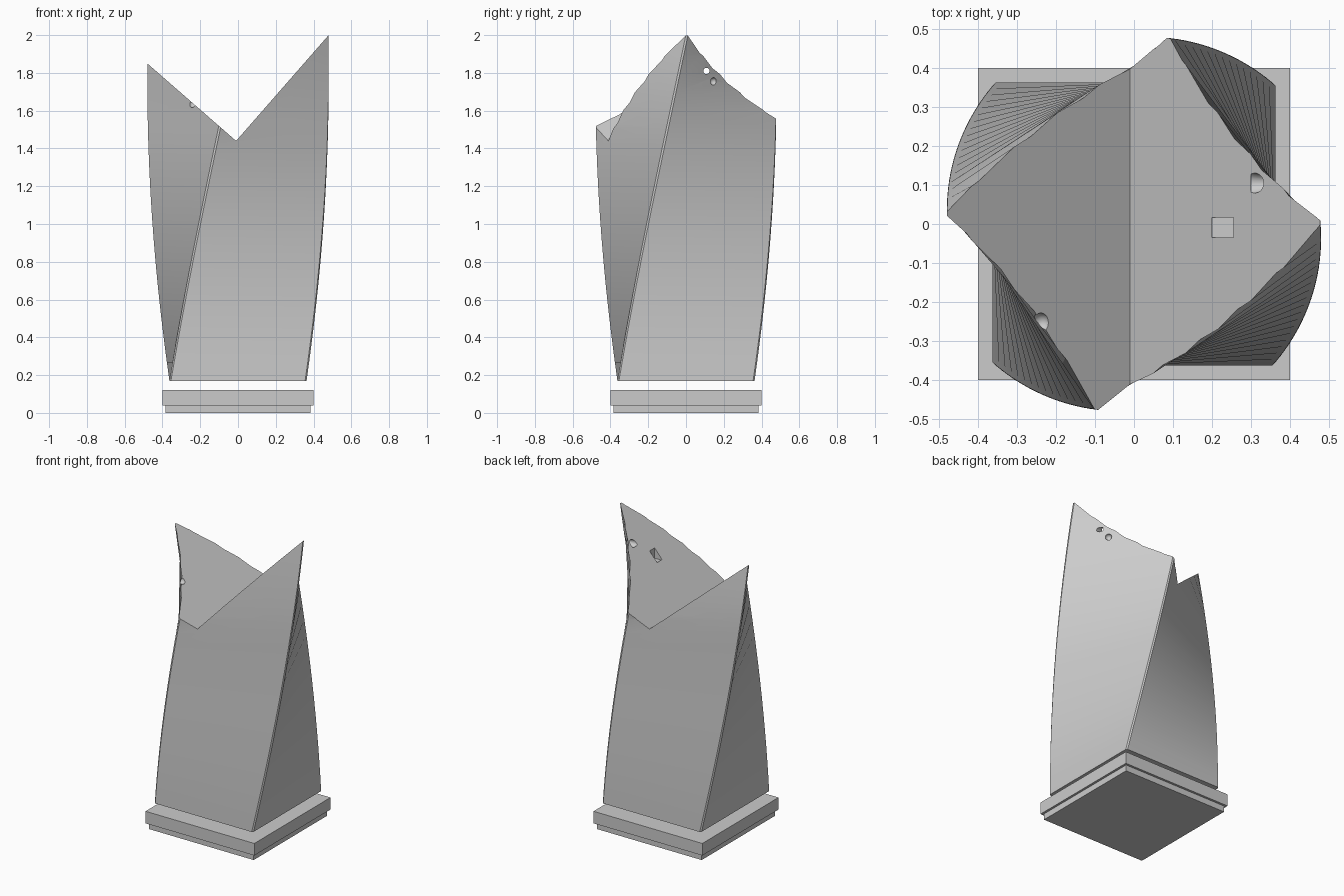
import bpy, bmesh, math
from mathutils import Matrix, Vector

if "Cube" in bpy.data.objects:
    bpy.data.objects.remove(bpy.data.objects["Cube"])

stone = bpy.data.materials.new("light grey stone")
stone.use_nodes = True
GREY = (0.6, 0.6, 0.6, 1)
stone.diffuse_color = GREY
stone.node_tree.nodes["Principled BSDF"].inputs["Base Color"].default_value = GREY


def make_object(name, bm):
    bmesh.ops.recalc_face_normals(bm, faces=bm.faces)
    mesh = bpy.data.meshes.new(name)
    bm.to_mesh(mesh)
    bm.free()
    mesh.materials.append(stone)
    obj = bpy.data.objects.new(name, mesh)
    bpy.context.collection.objects.link(obj)
    return obj


def box(name, size, centre):
    bm = bmesh.new()
    bmesh.ops.create_cube(bm, size=1)
    bmesh.ops.scale(bm, vec=size, verts=bm.verts)
    bmesh.ops.translate(bm, vec=centre, verts=bm.verts)
    return make_object(name, bm)


def ball(name, radius, centre):
    bm = bmesh.new()
    bmesh.ops.create_uvsphere(bm, u_segments=24, v_segments=12, radius=radius,
                              matrix=Matrix.Translation(centre))
    return make_object(name, bm)


def loft(name, rings):
    bm = bmesh.new()
    rings = [[bm.verts.new(p) for p in ring] for ring in rings]
    n = len(rings[0])
    for low, high in zip(rings, rings[1:]):
        for i in range(n):
            j = (i + 1) % n
            bm.faces.new((low[i], low[j], high[j], high[i]))
    bm.faces.new(rings[0][::-1])
    bm.faces.new(rings[-1])
    return make_object(name, bm)


# Stepped plinth
box("plinth_foot", (0.77, 0.77, 0.04), (0, 0, 0.02))
box("plinth_slab", (0.8, 0.8, 0.08), (0, 0, 0.08))

# Twisted square column with narrow corner chamfers
BOTTOM, TOP, LAYERS, CHAMFER = 0.17, 2.08, 20, 0.008


def column_ring(z):
    rise = z - BOTTOM
    half = 0.363 - 0.0115 * rise
    turn = Matrix.Rotation(math.radians(24.9 * rise), 3, "Z")
    points = []
    for k in range(4):
        quarter = Matrix.Rotation(k * math.pi / 2, 3, "Z")
        for x, y in ((half, half - CHAMFER), (half - CHAMFER, half)):
            points.append(turn @ quarter @ Vector((x, y, 0)) + Vector((0, 0, z)))
    return points


column = loft("twisted_column", [column_ring(BOTTOM + (TOP - BOTTOM) * i / LAYERS)
                                 for i in range(LAYERS + 1)])

# V-shaped top cut
valley = [(-0.01, 1.44), (0.99, 2.583), (0.99, 3), (-1.01, 3), (-1.01, 2.312)]
cutters = [loft("valley_cutter", [[(x, y, z) for x, z in valley] for y in (-1, 1)])]

# Flared hole through the tall tip
flare = [(0.38, 0.012), (0.30, 0.028)]
cutters.append(loft("flared_hole_cutter", [
    [(x, 0.105 + r * math.cos(a), 1.81 + r * math.sin(a))
     for a in (math.tau * i / 24 for i in range(24))] for x, r in flare]))

# Small dents and square pocket
cutters += [
    ball("side_dent_cutter", 0.02, (0.322, 0.145, 1.755)),
    ball("edge_dent_cutter", 0.025, (-0.238, -0.253, 1.64)),
    box("pocket_cutter", (0.055, 0.052, 0.2), (0.228, -0.009, 1.775)),
]

bpy.context.view_layer.objects.active = column
for cutter in cutters:
    cut = column.modifiers.new("cut", "BOOLEAN")
    cut.operation = "DIFFERENCE"
    cut.solver = "EXACT"
    cut.object = cutter
    bpy.ops.object.modifier_apply(modifier=cut.name)
    bpy.data.objects.remove(cutter)

# Smooth twisted sides with crisp edges
bpy.ops.object.select_all(action="DESELECT")
column.select_set(True)
bpy.ops.object.shade_smooth_by_angle(angle=math.radians(30))
